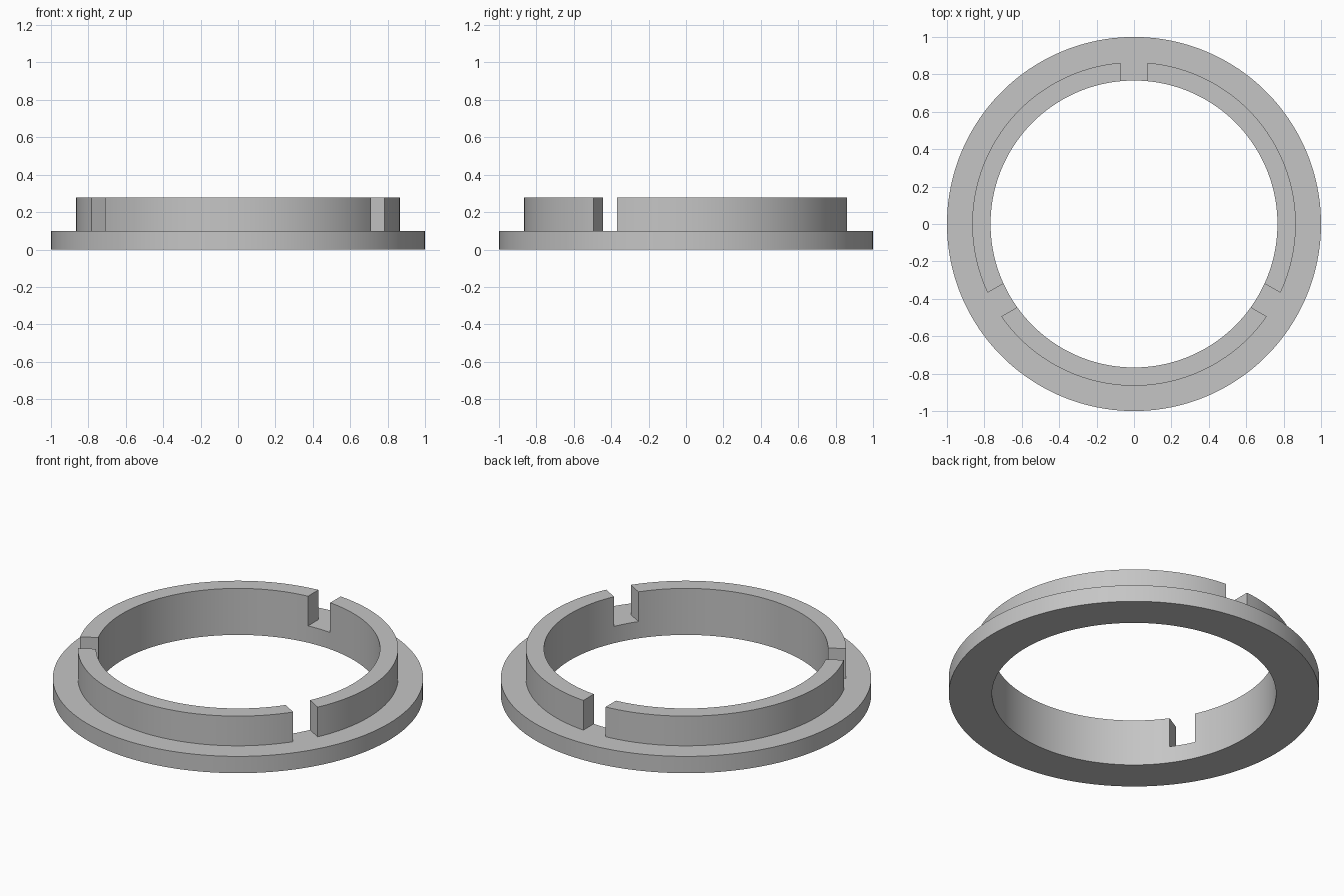
import bpy
import bmesh
from math import asin, cos, sin, radians

cube = bpy.data.objects.get("Cube")
if cube:
    bpy.data.objects.remove(cube, do_unlink=True)

R_IN, R_COLLAR, R_OUT = 0.767, 0.865, 1.0
Z_FLANGE, Z_TOP = 0.1, 0.277
SLOT_HALF = 0.073
ARC_STEPS, SLOT_STEPS = 48, 4

grey = bpy.data.materials.new("plain grey")
grey.use_nodes = True
colour = (0.56, 0.56, 0.56, 1)
grey.diffuse_color = colour
grey.node_tree.nodes["Principled BSDF"].inputs["Base Color"].default_value = colour


def station_angle(third, kind, t, r):
    """Angle at radius r, so that the slot sides stay parallel."""
    half = asin(SLOT_HALF / r)
    centre = radians(90 + 120 * third)
    if kind == "slot":
        return centre - half + 2 * half * t
    return centre + half + (radians(120) - 2 * half) * t


# Stations around the ring: three slots, each followed by a collar arc
stations = []
for third in range(3):
    for kind, steps in (("slot", SLOT_STEPS), ("arc", ARC_STEPS)):
        stations += [(third, kind, i / steps) for i in range(steps)]

bm = bmesh.new()
layout = {"in_bot": (R_IN, 0), "in_mid": (R_IN, Z_FLANGE), "in_top": (R_IN, Z_TOP),
          "col_top": (R_COLLAR, Z_TOP), "col_mid": (R_COLLAR, Z_FLANGE),
          "out_mid": (R_OUT, Z_FLANGE), "out_bot": (R_OUT, 0)}
rows = []
for s in stations:
    row = {}
    for key, (r, z) in layout.items():
        a = station_angle(*s, r)
        row[key] = bm.verts.new((r * cos(a), r * sin(a), z))
    rows.append(row)

# Cross-section strips: flange all round, collar only between the slots
flange = [("in_bot", "in_mid"), ("col_mid", "out_mid"),
          ("out_mid", "out_bot"), ("out_bot", "in_bot")]
collar = [("in_mid", "in_top"), ("in_top", "col_top"), ("col_top", "col_mid")]
slot_floor = [("in_mid", "col_mid")]
for i, (third, kind, t) in enumerate(stations):
    a, b = rows[i], rows[(i + 1) % len(rows)]
    for p, q in flange + (collar if kind == "arc" else slot_floor):
        bm.faces.new((a[p], a[q], b[q], b[p]))
    # Flat slot sides
    if t == 0:
        bm.faces.new([a[k] for k in ("in_mid", "in_top", "col_top", "col_mid")])

loose = [v for v in bm.verts if not v.link_faces]
bmesh.ops.delete(bm, geom=loose, context="VERTS")
bmesh.ops.recalc_face_normals(bm, faces=bm.faces[:])
mesh = bpy.data.meshes.new("slotted_flange_ring")
bm.to_mesh(mesh)
bm.free()
mesh.materials.append(grey)

ring = bpy.data.objects.new("slotted_flange_ring", mesh)
bpy.context.collection.objects.link(ring)
bpy.ops.object.select_all(action="DESELECT")
ring.select_set(True)
bpy.context.view_layer.objects.active = ring
bpy.ops.object.shade_smooth_by_angle(angle=radians(30))
